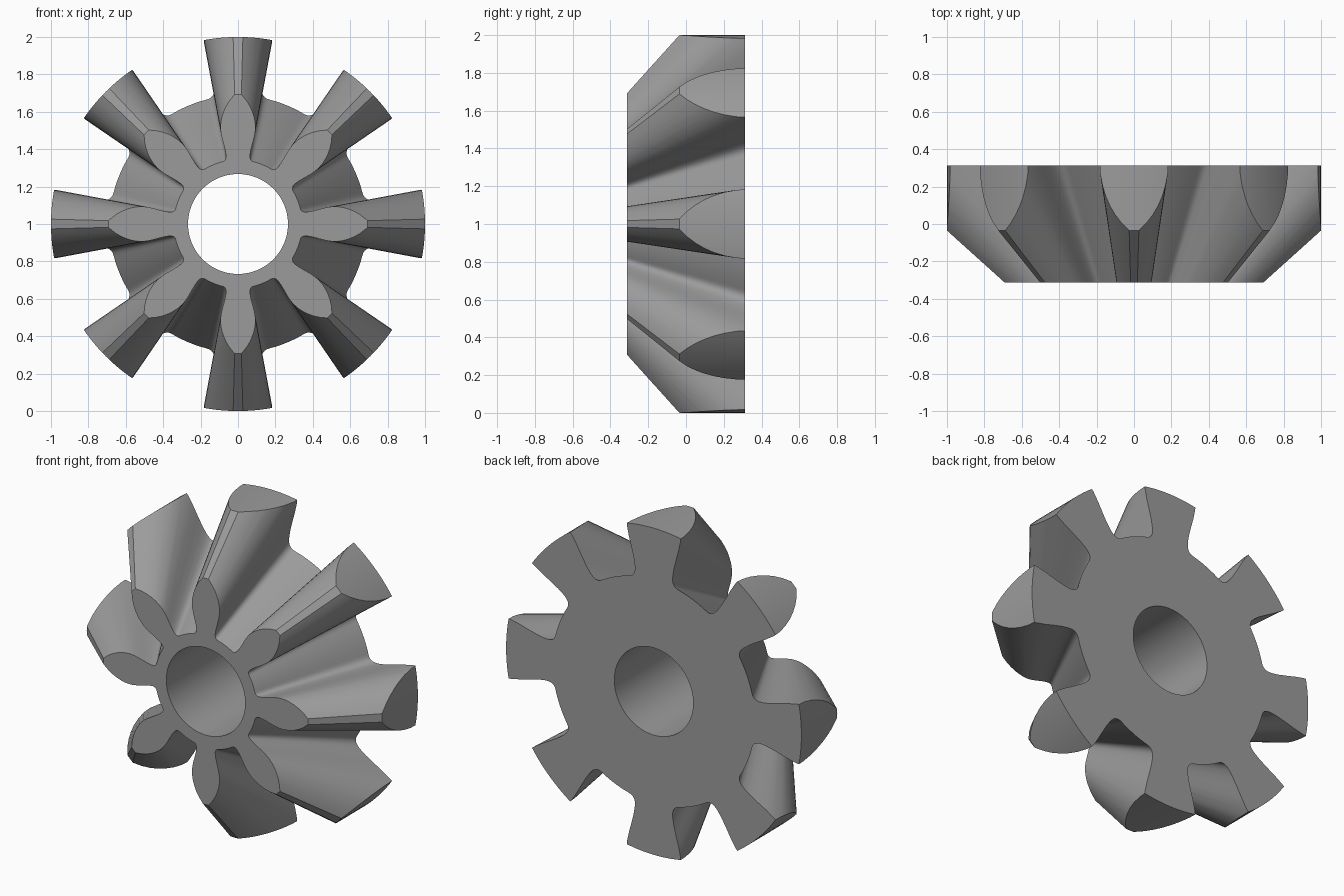
import bpy, bmesh, math

if "Cube" in bpy.data.objects:
    bpy.data.objects.remove(bpy.data.objects["Cube"])

TEETH = 8
HALF_DEPTH = 0.312     # half the gear thickness along y
TIP_R = 1.0            # outer cylinder radius
BORE_R = 0.267

steel = bpy.data.materials.new("steel grey")
steel.diffuse_color = (0.33, 0.33, 0.33, 1)
steel.use_nodes = True
steel.node_tree.nodes["Principled BSDF"].inputs["Base Color"].default_value = steel.diffuse_color

# Tooth half profile at the large end: (half width, height from axis)
FLANK = [(0.172, 0.664), (0.155, 0.669), (0.142, 0.678), (0.133, 0.691),
         (0.128, 0.708), (0.128, 0.735), (0.135, 0.78), (0.150, 0.84),
         (0.168, 0.905), (0.181, 0.965), (0.187, 1.02), (0.184, 1.08),
         (0.173, 1.14), (0.154, 1.20), (0.127, 1.26), (0.090, 1.32),
         (0.036, 1.385)]


def gear_outline():
    """Closed outline of all teeth, with round root arcs between them."""
    tooth = FLANK + [(-x, h) for x, h in reversed(FLANK)]
    edge = math.atan2(*FLANK[0])
    pitch = 2 * math.pi / TEETH
    root_r = math.hypot(*FLANK[0])
    points = []
    for i in range(TEETH):
        a = i * pitch
        c, s = math.cos(a), math.sin(a)
        points += [(x * c - h * s, x * s + h * c) for x, h in tooth]
        for k in range(1, 6):
            b = a + edge + (pitch - 2 * edge) * k / 6
            points.append((-root_r * math.sin(b), root_r * math.cos(b)))
    return points


def make_loft(name, rings, cap):
    """Join rings of (x, y, z) points; cap the ends or close into a tube."""
    bm = bmesh.new()
    loops = [[bm.verts.new(p) for p in ring] for ring in rings]
    n = len(loops[0])
    pairs = list(zip(loops, loops[1:]))
    if cap:
        bm.faces.new(loops[0])
        bm.faces.new(loops[-1])
    else:
        pairs.append((loops[-1], loops[0]))
    for a, b in pairs:
        for i in range(n):
            j = (i + 1) % n
            bm.faces.new((a[i], a[j], b[j], b[i]))
    bmesh.ops.recalc_face_normals(bm, faces=bm.faces)
    mesh = bpy.data.meshes.new(name)
    bm.to_mesh(mesh)
    bm.free()
    mesh.materials.append(steel)
    obj = bpy.data.objects.new(name, mesh)
    bpy.context.collection.objects.link(obj)
    return obj


def circle(r, y, n=160):
    return [(r * math.cos(2 * math.pi * i / n), y,
             1 + r * math.sin(2 * math.pi * i / n)) for i in range(n)]


# Conical toothed body, half size at the front
outline = gear_outline()
gear = make_loft("bevel_gear", [
    [(x * s, y, 1 + z * s) for x, z in outline]
    for s, y in ((0.5, -HALF_DEPTH), (1.0, HALF_DEPTH))], True)

# Tube that trims the tooth tips and opens the shaft bore
blank = make_loft("gear_blank_cutter", [
    circle(BORE_R, -0.5), circle(TIP_R, -0.5),
    circle(TIP_R, 0.5), circle(BORE_R, 0.5)], False)
blank.hide_render = True

trim = gear.modifiers.new("trim", 'BOOLEAN')
trim.operation = 'INTERSECT'
trim.solver = 'EXACT'
trim.object = blank
bpy.context.view_layer.objects.active = gear
gear.select_set(True)
bpy.ops.object.modifier_apply(modifier=trim.name)
bpy.data.objects.remove(blank)

# Smooth flanks and bore, crisp rims
bpy.ops.object.shade_smooth_by_angle(angle=math.radians(28))
